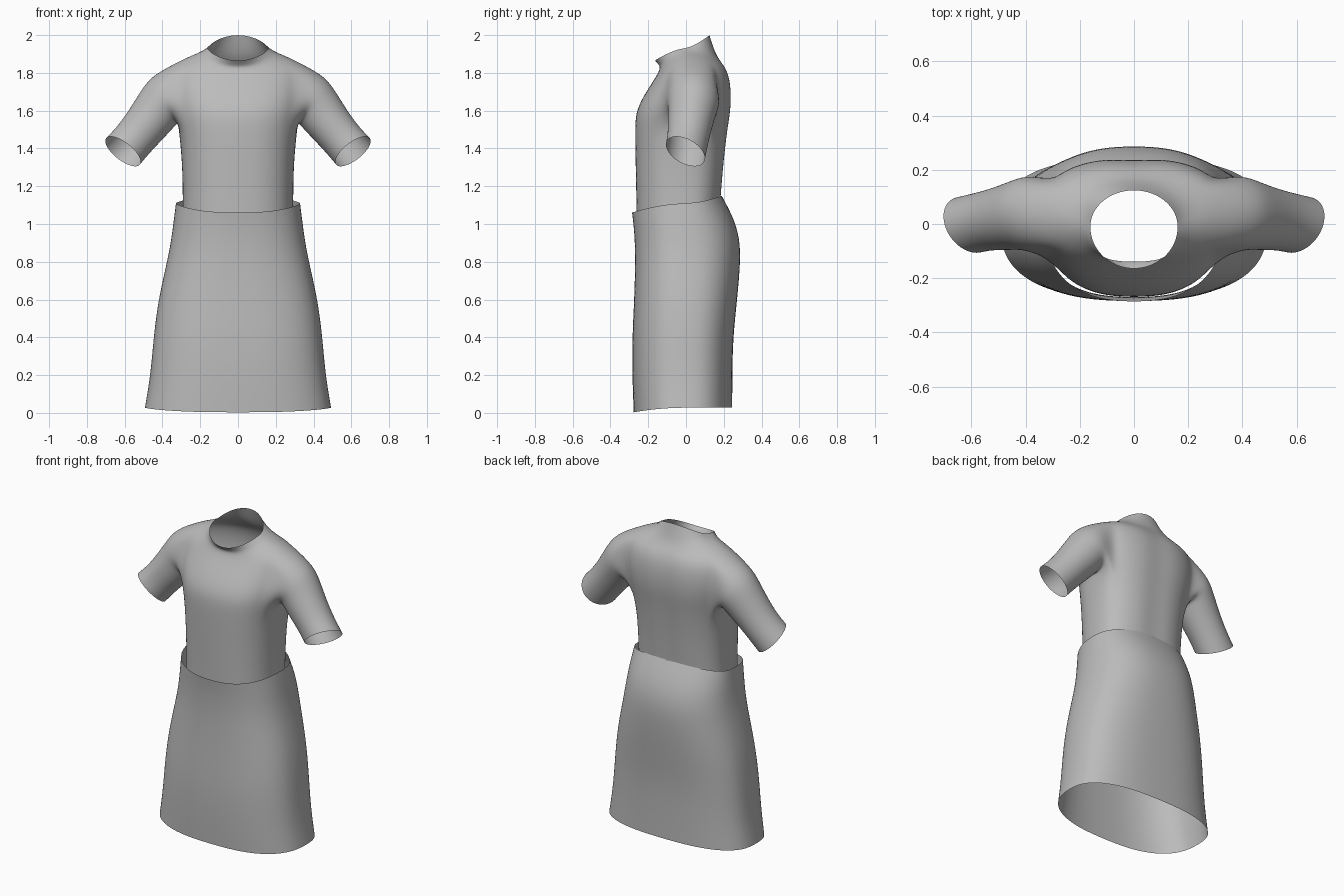
import bpy
import bmesh
from math import sin, cos, pi, radians, copysign, exp
from mathutils import Vector

if "Cube" in bpy.data.objects:
    bpy.data.objects.remove(bpy.data.objects["Cube"])

SEG = 32

cloth = bpy.data.materials.new("grey cloth")
cloth.use_nodes = True
grey = (0.5, 0.5, 0.5, 1)
cloth.diffuse_color = grey
cloth.node_tree.nodes["Principled BSDF"].inputs["Base Color"].default_value = grey


def body_ring(bm, half_width, front, back, mid, z_front, z_side, z_back, power, groove=0):
    """Rounded-box ring around the body, with its own height at front, side and back."""
    verts = []
    for i in range(SEG):
        a = 2 * pi * i / SEG
        c, s = cos(a), sin(a)
        x = half_width * copysign(abs(c) ** (2 / power), c)
        t = abs(s) ** (2 / power)
        y_end, z_end = (back, z_back) if s > 0 else (front, z_front)
        y = mid + (y_end - mid) * t
        if s > 0:
            y -= groove * exp(-(x / 0.06) ** 2)
        verts.append(bm.verts.new((x, y, z_side + (z_end - z_side) * abs(s) ** 1.5)))
    return verts


def bridge(bm, a, b, skip=()):
    n = len(a)
    for i in range(n):
        if i not in skip:
            j = (i + 1) % n
            bm.faces.new((a[i], a[j], b[j], b[i]))


def finish(bm, name):
    bmesh.ops.recalc_face_normals(bm, faces=bm.faces)
    mesh = bpy.data.meshes.new(name)
    bm.to_mesh(mesh)
    bm.free()
    mesh.materials.append(cloth)
    for p in mesh.polygons:
        p.use_smooth = True
    obj = bpy.data.objects.new(name, mesh)
    bpy.context.collection.objects.link(obj)
    sub = obj.modifiers.new("smooth", "SUBSURF")
    sub.levels = sub.render_levels = 2


# Skirt: half width, front y, back y, front / side / back height, squareness
SKIRT = [
    (0.495, -0.278, 0.246, 0.003, 0.028, 0.028, 2.6),
    (0.465, -0.286, 0.246, 0.2, 0.2, 0.2, 2.6),
    (0.449, -0.286, 0.25, 0.4, 0.4, 0.4, 2.6),
    (0.424, -0.275, 0.272, 0.6, 0.6, 0.6, 2.5),
    (0.377, -0.27, 0.29, 0.8, 0.8, 0.8, 2.4),
    (0.356, -0.272, 0.286, 0.9, 0.91, 0.92, 2.4),
    (0.343, -0.278, 0.255, 0.99, 1.01, 1.03, 2.4),
    (0.33, -0.287, 0.19, 1.06, 1.11, 1.15, 2.4),
]
bm = bmesh.new()
rings = [body_ring(bm, w, f, b, 0, zf, zs, zb, p) for w, f, b, zf, zs, zb, p in SKIRT]
for lower, upper in zip(rings, rings[1:]):
    bridge(bm, lower, upper)
finish(bm, "skirt")

# Shirt body, waist to collar: as above, with the side y after the back y
SHIRT = [
    (0.295, -0.262, 0.18, 0, 1.0, 1.0, 1.0, 2.5),
    (0.293, -0.264, 0.19, 0, 1.15, 1.15, 1.15, 2.5),
    (0.297, -0.268, 0.205, 0, 1.33, 1.33, 1.33, 2.5),
    (0.312, -0.271, 0.225, 0.01, 1.49, 1.48, 1.5, 2.5),
    (0.335, -0.268, 0.242, 0.02, 1.59, 1.58, 1.6, 2.5),
    (0.35, -0.23, 0.245, 0.03, 1.67, 1.67, 1.69, 2.5),
    (0.355, -0.185, 0.237, 0.035, 1.74, 1.76, 1.77, 2.4),
    (0.345, -0.15, 0.215, 0.03, 1.795, 1.845, 1.83, 2.3),
    (0.265, -0.138, 0.172, 0.02, 1.825, 1.885, 1.875, 2.2),
    (0.198, -0.142, 0.148, 0.005, 1.84, 1.91, 1.925, 2.1),
    (0.162, -0.165, 0.125, -0.01, 1.865, 1.93, 2.0, 2.0),
]
bm = bmesh.new()
rings = [body_ring(bm, w, f, b, m, zf, zs, zb, p, 0.01 if zs < 1.86 else 0)
         for w, f, b, m, zf, zs, zb, p in SHIRT]

# Leave armholes open between two ring rows, a few columns each side
LOW, HIGH, REACH = 3, 7, 3
hole = {(k + side) % SEG for side in (0, SEG // 2) for k in range(-REACH, REACH)}
for r in range(len(rings) - 1):
    bridge(bm, rings[r], rings[r + 1], hole if LOW <= r < HIGH else ())

# Sleeves: centre, radius, downward tilt, forward lean of each ring
SLEEVE = [
    ((0.39, 0.04, 1.66), 0.142, 31, 0),
    ((0.425, 0.035, 1.61), 0.131, 45, 0.05),
    ((0.488, 0.02, 1.525), 0.119, 51, 0.15),
    ((0.55, 0.01, 1.45), 0.112, 52, 0.28),
    ((0.609, -0.003, 1.384), 0.115, 52, 0.45),
]
# Armhole outline as (row, column) steps, starting mid-bottom
path = [(LOW, c) for c in range(0, REACH)]
path += [(r, REACH) for r in range(LOW, HIGH)]
path += [(HIGH, c) for c in range(REACH, -REACH, -1)]
path += [(r, -REACH) for r in range(HIGH, LOW, -1)]
path += [(LOW, c) for c in range(-REACH, 0)]

for side in (1, -1):
    def column(c):
        return c % SEG if side > 0 else (SEG // 2 - c) % SEG

    loop = [rings[r][column(c)] for r, c in path]
    for centre, radius, tilt, lean in SLEEVE:
        t = radians(tilt)
        axis = Vector((cos(t), -lean, -sin(t))).normalized()
        across = Vector((0, 1, 0))
        across = (across - axis * across.dot(axis)).normalized()
        down = across.cross(axis)
        if down.z > 0:
            down.negate()
        ring = []
        for i in range(len(path)):
            a = 2 * pi * i / len(path)
            p = Vector(centre) + radius * (cos(a) * down + sin(a) * across)
            ring.append(bm.verts.new((side * p.x, p.y, p.z)))
        bridge(bm, loop, ring)
        loop = ring
finish(bm, "shirt")
